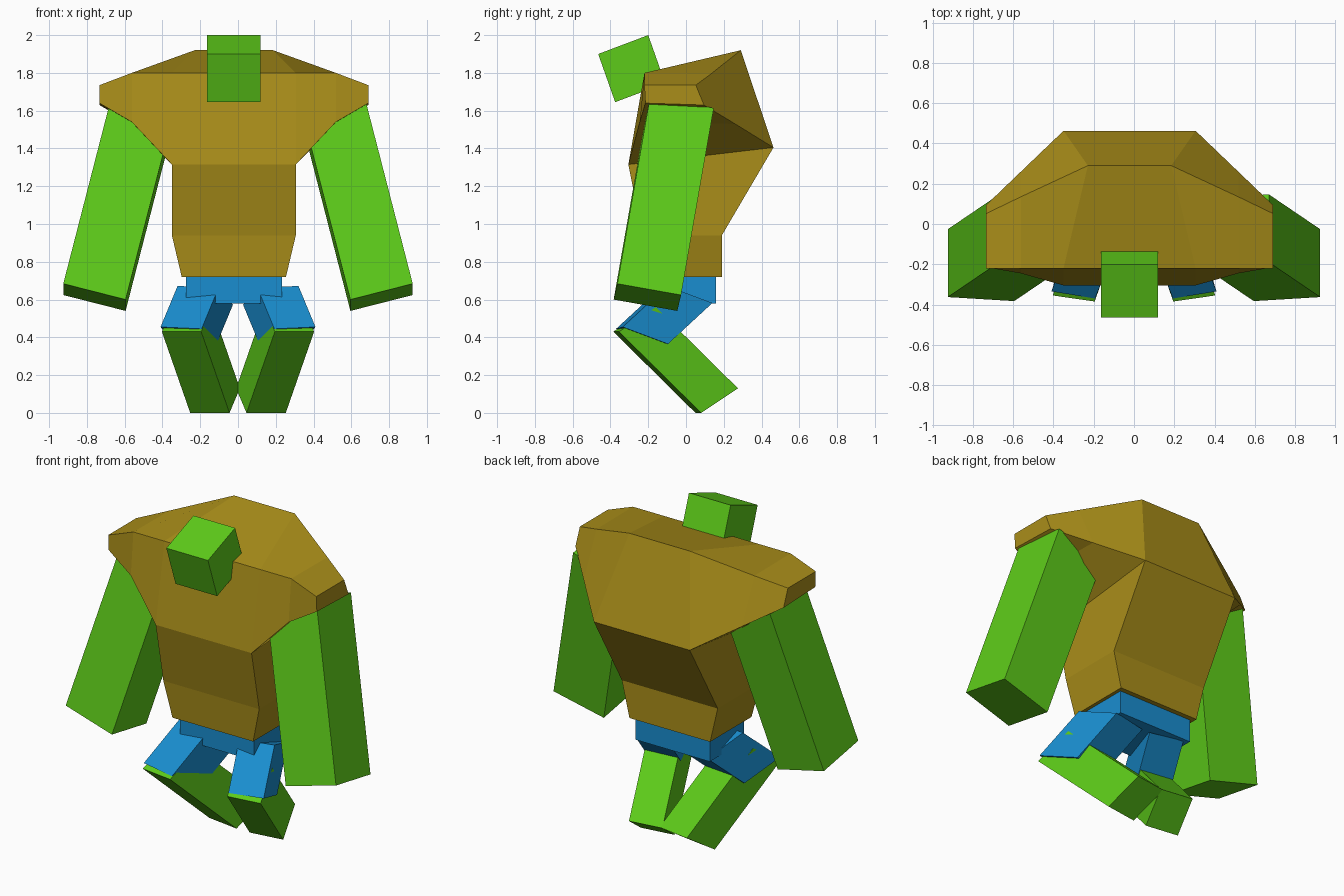
import bpy, bmesh
from mathutils import Vector as V

if "Cube" in bpy.data.objects:
    bpy.data.objects.remove(bpy.data.objects["Cube"])


def material(name, color):
    m = bpy.data.materials.new(name)
    m.diffuse_color = (*color, 1)
    m.use_nodes = True
    m.node_tree.nodes["Principled BSDF"].inputs["Base Color"].default_value = m.diffuse_color
    return m


GOLD = material("gold", (0.40, 0.27, 0.01))
GREEN = material("green", (0.11, 0.60, 0.01))
BLUE = material("blue", (0.01, 0.27, 0.63))


def finish(name, bm, mat):
    bmesh.ops.remove_doubles(bm, verts=bm.verts, dist=0.0005)
    bmesh.ops.recalc_face_normals(bm, faces=bm.faces)
    me = bpy.data.meshes.new(name)
    bm.to_mesh(me)
    bm.free()
    me.materials.append(mat)
    ob = bpy.data.objects.new(name, me)
    bpy.context.collection.objects.link(ob)
    return ob


def bridge(bm, a, b):
    """Quads between two closed rings of vertices."""
    n = len(a)
    for i in range(n):
        j = (i + 1) % n
        bm.faces.new((a[i], a[j], b[j], b[i]))


def slab(name, corner, e1, e2, e3, mat, side=1):
    """Slanted block: a corner and three edge vectors, mirrored by side=-1."""
    c, e1, e2, e3 = V(corner), V(e1), V(e2), V(e3)
    bm = bmesh.new()
    rings = []
    for top in (0, 1):
        pts = [c + e3 * top + e1 * u + e2 * v for u, v in ((0, 0), (1, 0), (1, 1), (0, 1))]
        rings.append([bm.verts.new((p.x * side, p.y, p.z)) for p in pts])
    bridge(bm, *rings)
    for r in rings:
        bm.faces.new(r)
    return finish(name, bm, mat)


# Torso: shoulder sections (front low, front top, back top, back low), tip to chest
sections = [
    [(.712, -.215, 1.64), (.712, -.22, 1.735), (.712, .052, 1.735), (.712, .095, 1.63)],
    [(.54, -.245, 1.54), (.54, -.22, 1.80), (.54, .135, 1.797), (.54, .26, 1.53)],
    [(.328, -.305, 1.315), (.328, -.22, 1.80), (.207, .29, 1.92), (.328, .463, 1.405)],
]
bm = bmesh.new()
sides = {}
for s in (1, -1):
    rings = [[bm.verts.new((x * s, y, z)) for x, y, z in sec] for sec in sections]
    bm.faces.new(rings[0])
    bridge(bm, rings[0], rings[1])
    bridge(bm, rings[1], rings[2])
    sides[s] = rings[2]
r, l = sides[1], sides[-1]
for i in range(3):
    bm.faces.new((r[i], r[i + 1], l[i + 1], l[i]))
# Belly rings hang below the chest
ring = [l[0], r[0], r[3], l[3]]
for hx, front, back, z in ((.328, -.23, .19, .94), (.276, -.215, .19, .72)):
    nxt = [bm.verts.new(p) for p in ((-hx, front, z), (hx, front, z), (hx, back, z), (-hx, back, z))]
    bridge(bm, ring, nxt)
    ring = nxt
bm.faces.new(ring)
bmesh.ops.translate(bm, verts=bm.verts, vec=(-.022, 0, 0))
finish("torso", bm, GOLD)

# Head and pelvis
slab("head", (-.165, -.375, 1.645), (.285, 0, 0), (.265, 0, 0.1)[::1] and (0, .265, .10), (0, -.09, .255), GREEN)
slab("pelvis", (-.275, -.175, .58), (.508, 0, 0), (0, .335, 0), (0, 0, .145), BLUE)

# Limbs
for s, n in ((1, "right"), (-1, "left")):
    slab(n + "_arm", (.595, -.383, .60), (.33, .02, .084), (0, .337, -.06), (-.255, .173, .99), GREEN, s)
    slab(n + "_thigh", (.193, -.37, .445), (.217, .035, .01), (-.076, .24, -.09), (-.09, .235, .217), BLUE, s)
    slab(n + "_shin", (.195, -.385, .43), (.208, .03, 0), (-.055, .195, .13), (-.15, .435, -.43), GREEN, s)
